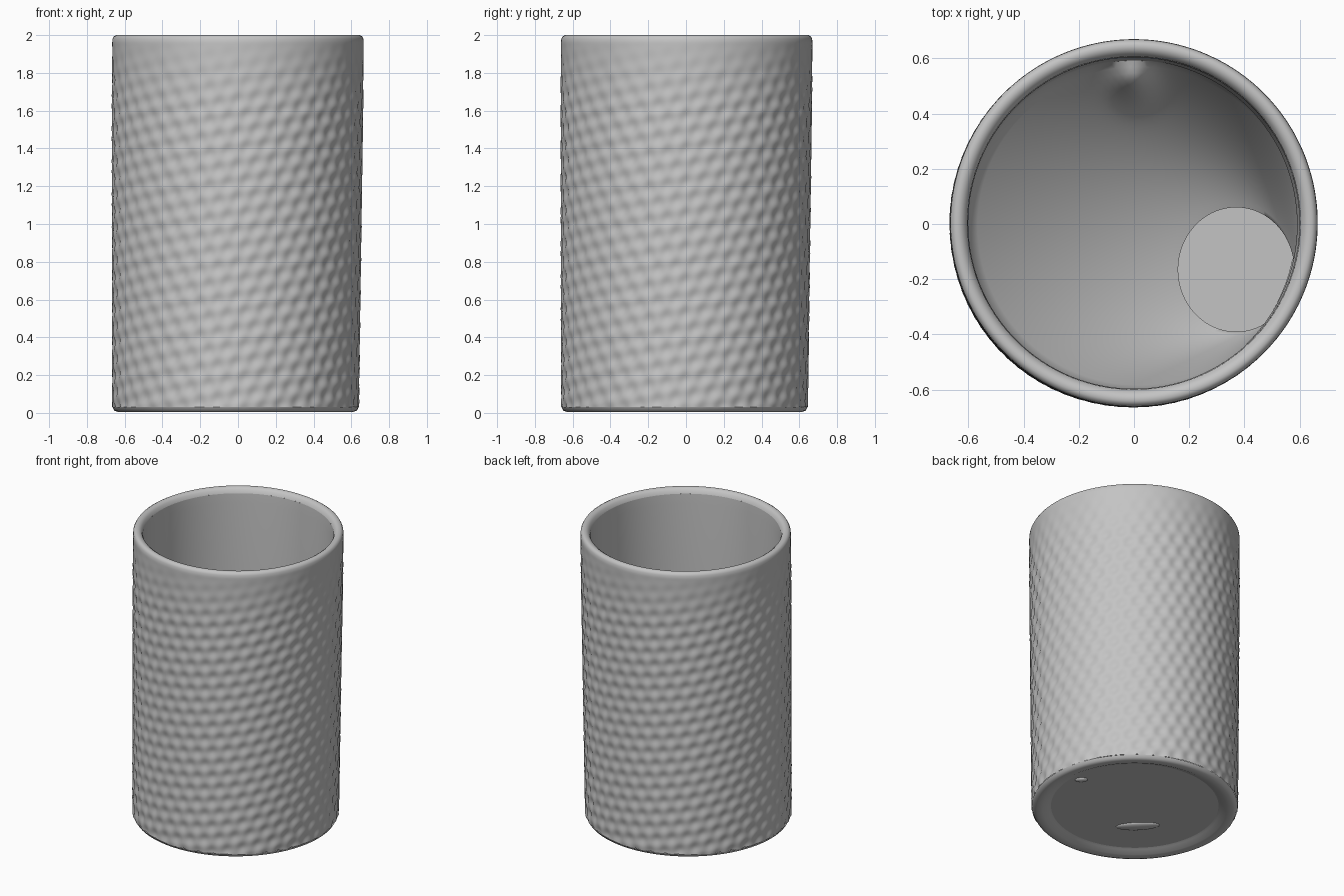
import bpy, bmesh, math
from math import sin, cos, pi, exp

cube = bpy.data.objects.get("Cube")
if cube:
    bpy.data.objects.remove(cube, do_unlink=True)

grey = bpy.data.materials.new("clay_grey")
grey.use_nodes = True
colour = (0.55, 0.55, 0.55, 1)
grey.diffuse_color = colour
grey.node_tree.nodes["Principled BSDF"].inputs["Base Color"].default_value = colour

SIDES = 336
CELLS = 42       # dimples around the wall
ROW = 0.087      # height between dimple rows
TWIST = 8        # rows climbed in one turn


def loft(name, rings, sides=SIDES, cap_end=False):
    """Bridge rings of points, each ring given as a function of the angle."""
    bm = bmesh.new()
    rows = [[bm.verts.new(ring(2 * pi * i / sides)) for i in range(sides)] for ring in rings]
    for low, high in zip(rows, rows[1:]):
        for i in range(sides):
            j = (i + 1) % sides
            bm.faces.new((low[i], low[j], high[j], high[i]))
    if cap_end:
        bm.faces.new(rows[-1])
    mesh = bpy.data.meshes.new(name)
    bm.to_mesh(mesh)
    bm.free()
    obj = bpy.data.objects.new(name, mesh)
    bpy.context.collection.objects.link(obj)
    finish(obj)
    return obj


def finish(obj):
    obj.data.materials.clear()
    obj.data.materials.append(grey)
    bpy.ops.object.select_all(action='DESELECT')
    bpy.context.view_layer.objects.active = obj
    obj.select_set(True)
    bpy.ops.object.shade_smooth_by_angle(angle=math.radians(50))


def lean(z):
    """The lower end sits slightly off centre."""
    return -0.013 * (1 - z / 2), 0.004 - 0.012 * (1 - z / 2)


def circle(r, z):
    cx, cy = lean(z)
    return lambda a: (cx + r * cos(a), cy + r * sin(a), z)


def honeycomb(z):
    """Wall ring with staggered dimples that fade out at the rim."""
    cx, cy = lean(z)
    fade = max(0, min(1, (1.97 - z) / 0.35))

    def ring(a):
        u = CELLS * a
        v = pi * (z / ROW - TWIST * a / (2 * pi))
        wave = (cos(u - v) + cos(u + v) + cos(2 * v)) / 3
        r = 0.651 + 0.0075 * z - 0.007 * fade * wave
        return cx + r * cos(a), cy + r * sin(a), z
    return ring


# Outer wall with rounded lip
wall = [honeycomb(0.03 + 1.93 * i / 180) for i in range(181)]
lip = [circle(r, z) for r, z in
       ((0.664, 1.98), (0.657, 1.993), (0.645, 2.0), (0.628, 1.998), (0.612, 1.987), (0.603, 1.965))]
loft("outer_wall", wall + lip)

# Underside with a raised foot ring and a shallow recess
foot = [circle(r, z) for r, z in
        ((0.651, 0.03), (0.642, 0.012), (0.62, 0.004), (0.58, 0.008), (0.545, 0.025), (0.53, 0.03))]
loft("underside", foot[::-1][:1] + foot[::-1][1:], 128)


def disc(name, r, z, flip):
    rings = [circle(r, z), circle(r * 0.5, z), circle(0.01, z)]
    obj = loft(name, rings, 128, True)
    if flip:
        obj.data.flip_normals()


disc("base_plate", 0.532, 0.03, True)
disc("inner_floor", 0.60, 0.045, False)


# Inside: straight wall, then an uneven funnel down to an off-centre well
def funnel(t):
    def ring(a):
        x = (1 - t) * 0.598 * cos(a) + t * (0.37 + 0.21 * cos(a))
        y = (1 - t) * 0.592 * sin(a) + t * (-0.165 + 0.225 * sin(a))
        z = 0.7 - 0.75 * t + 0.25 * t * t
        z += 0.1 * exp(-(x / 0.07) ** 2 - ((y - 0.52) / 0.07) ** 2)
        return x, y, z
    return ring


def well(z):
    return lambda a: (0.37 + 0.21 * cos(a), -0.165 + 0.225 * sin(a), z)


inside = [circle(0.603, 1.965), circle(0.6, 1.9), circle(0.599, 1.3), circle(0.598, 0.9)]
inside += [funnel(i / 24) for i in range(25)] + [well(0.1), well(0.045)]
loft("inner_wall", inside, 128)


# Small lumps under the base
def lump(name, x, y, size, turn):
    bpy.ops.mesh.primitive_uv_sphere_add(segments=24, ring_count=12, location=(x, y, 0.03))
    obj = bpy.context.object
    obj.name = name
    obj.scale = size
    obj.rotation_euler.z = turn
    finish(obj)


lump("base_lump_large", -0.19, -0.19, (0.14, 0.045, 0.018), -pi / 4)
lump("base_lump_small", 0.46, 0.03, (0.04, 0.025, 0.014), -pi / 4)
